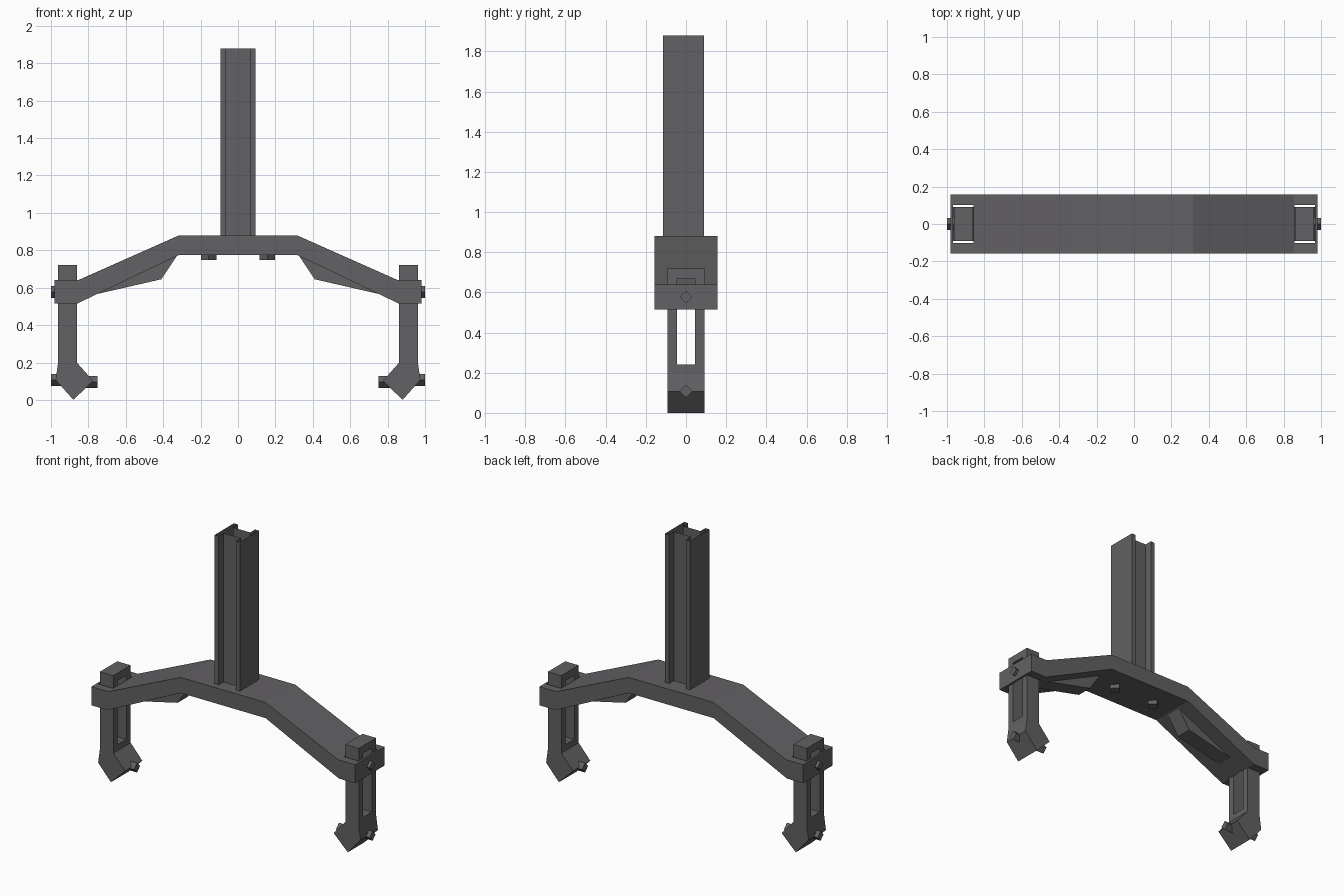
import bpy, bmesh, math
from mathutils import Vector

if "Cube" in bpy.data.objects:
    bpy.data.objects.remove(bpy.data.objects["Cube"])

mat = bpy.data.materials.new("dark_grey")
mat.diffuse_color = (0.123, 0.119, 0.125, 1)
mat.use_nodes = True
mat.node_tree.nodes["Principled BSDF"].inputs["Base Color"].default_value = mat.diffuse_color


def prism(name, pts, axis, a, b, caps=True):
    """Extrude a closed profile from a to b along an axis.
    Profile planes: x -> (y, z), y -> (x, z), z -> (x, y)."""
    place = {"x": lambda p, t: (t, p[0], p[1]),
             "y": lambda p, t: (p[0], t, p[1]),
             "z": lambda p, t: (p[0], p[1], t)}[axis]
    bm = bmesh.new()
    lo = [bm.verts.new(place(p, a)) for p in pts]
    hi = [bm.verts.new(place(p, b)) for p in pts]
    n = len(pts)
    for i in range(n):
        j = (i + 1) % n
        bm.faces.new((lo[i], lo[j], hi[j], hi[i]))
    if caps:
        bm.faces.new(lo[::-1])
        bm.faces.new(hi)
    bmesh.ops.recalc_face_normals(bm, faces=bm.faces)
    me = bpy.data.meshes.new(name)
    bm.to_mesh(me)
    bm.free()
    me.materials.append(mat)
    ob = bpy.data.objects.new(name, me)
    bpy.context.collection.objects.link(ob)
    return ob


def rect(x0, x1, y0, y1):
    return [(x0, y0), (x1, y0), (x1, y1), (x0, y1)]


def diamond(x, y, r):
    return [(x + r, y), (x, y + r), (x - r, y), (x, y - r)]


def cut(ob, cutter):
    """Subtract the cutter, then remove it."""
    mod = ob.modifiers.new("cut", "BOOLEAN")
    mod.operation = "DIFFERENCE"
    mod.solver = "EXACT"
    mod.object = cutter
    bpy.context.view_layer.objects.active = ob
    bpy.ops.object.modifier_apply(modifier=mod.name)
    bpy.data.objects.remove(cutter)


# arched crossbeam
half = [(0.315, 0.88), (0.855, 0.64), (0.98, 0.64), (0.98, 0.515),
        (0.86, 0.515), (0.315, 0.775)]
beam = prism("crossbeam", half + [(-x, z) for x, z in half[::-1]], "y", -0.157, 0.157)

# open-ended H-section post
post = [(-0.093, -0.114), (-0.064, -0.114), (-0.064, -0.062), (0.064, -0.062),
        (0.064, -0.114), (0.093, -0.114), (0.093, 0.09), (0.064, 0.09),
        (0.064, 0.038), (-0.064, 0.038), (-0.064, 0.09), (-0.093, 0.09)]
prism("post", post, "z", 0.88, 1.88, caps=False)

for s, side in ((-1, "left"), (1, "right")):
    def flip(pts):
        return [(s * x, z) for x, z in pts]

    # socket through the beam end for the leg
    cut(beam, prism("socket_cutter", flip(rect(0.857, 0.967, -0.101, 0.101)), "z", 0.4, 0.9))

    # slotted leg with pointed foot
    leg = prism(side + "_leg", flip([(0.862, 0.72), (0.962, 0.72), (0.962, 0.2), (0.975, 0.107),
                                     (0.88, 0.0), (0.775, 0.102), (0.862, 0.2)]),
                "y", -0.092, 0.092)
    cut(leg, prism("slot_cutter", rect(-0.046, 0.046, 0.24, 0.67), "x", s * 0.7, s * 1.1))

    # pins at the beam end and the foot
    prism(side + "_upper_pin", diamond(0, 0.577, 0.032), "x", s * 0.94, s * 1.0)
    prism(side + "_foot_outer_pin", diamond(0, 0.107, 0.032), "x", s * 0.9, s * 1.0)
    prism(side + "_foot_inner_pin", diamond(0, 0.097, 0.032), "x", s * 0.75, s * 0.86)

    # brace rib under the sloping arm
    prism(side + "_rib", flip([(0.75, 0.567), (0.41, 0.645), (0.325, 0.772), (0.33, 0.79),
                               (0.74, 0.59)]), "y", -0.055, 0.055)

    # bolt under the post
    prism(side + "_bolt", diamond(s * 0.157, 0, 0.042), "z", 0.747, 0.79)
